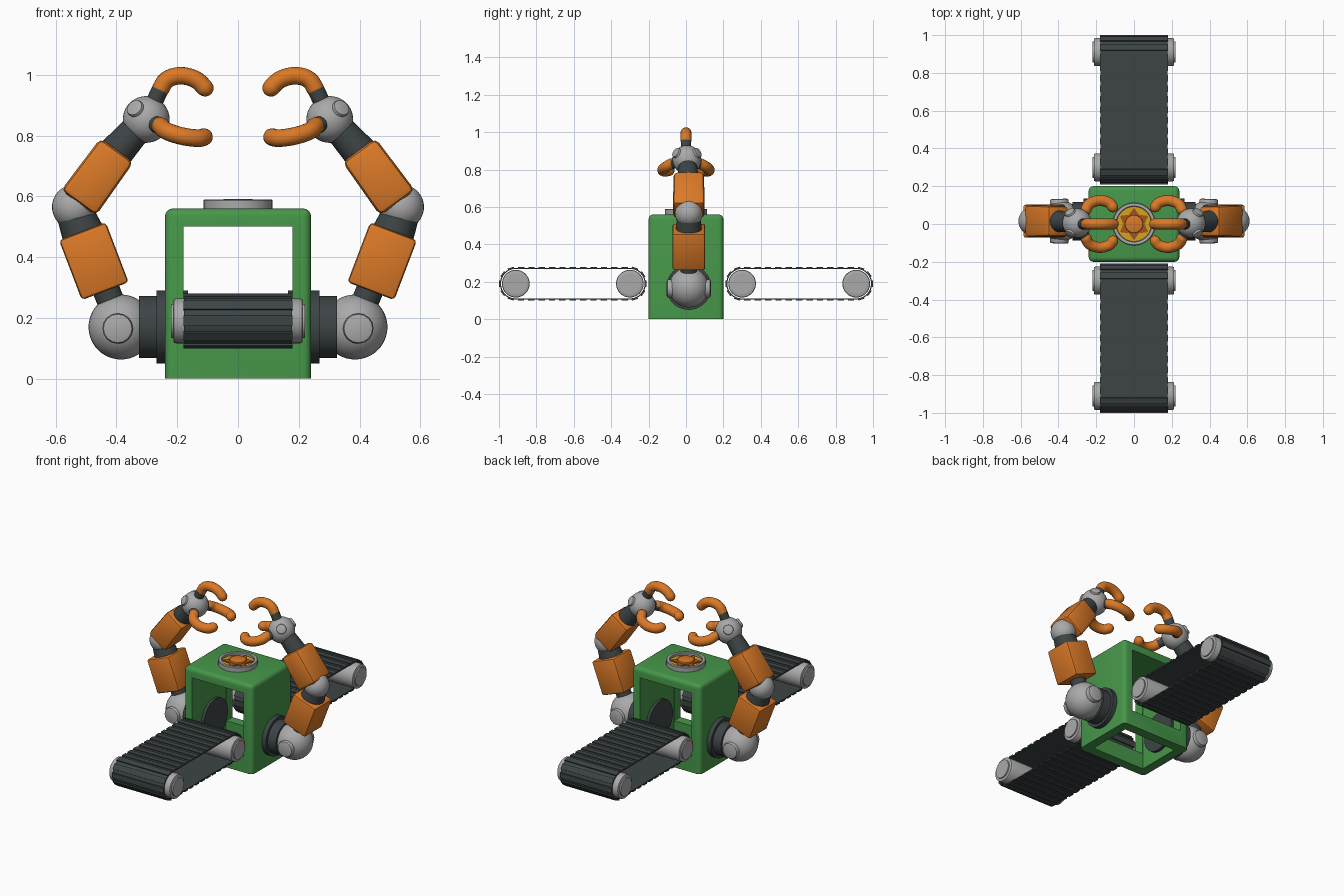
import bpy, bmesh, math
from mathutils import Vector, Matrix

if "Cube" in bpy.data.objects:
    bpy.data.objects.remove(bpy.data.objects["Cube"])


def mat(name, c):
    m = bpy.data.materials.new(name)
    m.diffuse_color = (*c, 1)
    m.use_nodes = True
    m.node_tree.nodes["Principled BSDF"].inputs["Base Color"].default_value = m.diffuse_color
    return m


GREEN = mat("green paint", (0.062, 0.31, 0.068))
ORANGE = mat("orange paint", (0.70, 0.19, 0.02))
SILVER = mat("silver metal", (0.40, 0.40, 0.40))
DARK = mat("dark rubber", (0.047, 0.058, 0.060))
GOLD = mat("gold", (0.68, 0.37, 0.012))
RUST = mat("rust orange", (0.37, 0.09, 0.01))


def finish(name, bm, m, smooth=True):
    bmesh.ops.recalc_face_normals(bm, faces=bm.faces)
    me = bpy.data.meshes.new(name)
    bm.to_mesh(me)
    bm.free()
    ob = bpy.data.objects.new(name, me)
    bpy.context.collection.objects.link(ob)
    me.materials.append(m)
    if smooth:
        bpy.ops.object.select_all(action='DESELECT')
        ob.select_set(True)
        bpy.context.view_layer.objects.active = ob
        bpy.ops.object.shade_smooth_by_angle(angle=math.radians(35))
    return ob


def frame(a, b):
    a, b = Vector(a), Vector(b)
    d = b - a
    # local x stays in the xz plane for arm parts
    z = d.normalized()
    x = Vector((0, 1, 0)).cross(z)
    x = x.normalized() if x.length > 0.01 else Vector((1, 0, 0))
    y = z.cross(x)
    r = Matrix((x, y, z)).transposed().to_4x4()
    return Matrix.Translation((a + b) / 2) @ r, d.length


def cyl(name, a, b, r, m, r2=None, seg=32, bevel=0.0):
    M, L = frame(a, b)
    bm = bmesh.new()
    bmesh.ops.create_cone(bm, cap_ends=True, segments=seg, radius1=r,
                          radius2=r if r2 is None else r2, depth=L)
    if bevel:
        rim = [e for e in bm.edges if abs(e.verts[0].co.z - e.verts[1].co.z) < 1e-5]
        bmesh.ops.bevel(bm, geom=rim, offset=bevel, segments=2, profile=0.5, affect='EDGES')
    bm.transform(M)
    return finish(name, bm, m)


def block(name, a, b, wx, wy, m, bevel, taper=1.0):
    M, L = frame(a, b)
    bm = bmesh.new()
    bmesh.ops.create_cube(bm, size=1)
    for v in bm.verts:
        t = taper if v.co.z > 0 else 1
        v.co = Vector((v.co.x * wx * t, v.co.y * wy * t, v.co.z * L))
    bmesh.ops.bevel(bm, geom=bm.edges[:], offset=bevel, segments=2, profile=0.5, affect='EDGES')
    bm.transform(M)
    return finish(name, bm, m)


def ball(name, c, r, m):
    bm = bmesh.new()
    bmesh.ops.create_uvsphere(bm, u_segments=32, v_segments=20, radius=r)
    bm.transform(Matrix.Translation(c))
    return finish(name, bm, m)


def finger(name, pts, r, m):
    # smooth the path, sweep a round tube, round both ends
    for _ in range(2):
        q = [pts[0]]
        for a, b in zip(pts, pts[1:]):
            q += [a.lerp(b, .25), a.lerp(b, .75)]
        pts = q + [pts[-1]]
    bm = bmesh.new()
    rings, up = [], None
    n = len(pts)
    # extra rings form the domed tips
    path = []
    for i, p in enumerate(pts):
        t = (pts[min(i + 1, n - 1)] - pts[max(i - 1, 0)]).normalized()
        path.append((p, t, 1.0))
    caps = [(math.sin(a), math.cos(a)) for a in (0.5, 1.0, 1.4)]
    path = ([(pts[0] - path[0][1] * r * s, path[0][1], c) for s, c in reversed(caps)] + path
            + [(pts[-1] + path[-1][1] * r * s, path[-1][1], c) for s, c in caps])
    for p, t, k in path:
        up = Vector((0.3, 0.5, 0.8)) if up is None else up
        up = (up - t * up.dot(t)).normalized()
        w = t.cross(up)
        rings.append([bm.verts.new(p + (up * math.cos(j * math.tau / 16)
                      + w * math.sin(j * math.tau / 16)) * r * k) for j in range(16)])
    for A, B in zip(rings, rings[1:]):
        for j in range(16):
            bm.faces.new((A[j], A[j - 1], B[j - 1], B[j]))
    bm.faces.new(rings[0])
    bm.faces.new(rings[-1])
    return finish(name, bm, m)


def box_bm(lo, hi):
    bm = bmesh.new()
    bmesh.ops.create_cube(bm, size=1)
    for v in bm.verts:
        v.co = Vector([(l + h) / 2 + c * (h - l) for c, l, h in zip(v.co, lo, hi)])
    return bm


# Body: rounded shell, open below, with a tunnel from front to back
bm = box_bm((-.24, -.2, 0), (.24, .2, .56))
edges = [e for e in bm.edges if max(v.co.z for v in e.verts) > .1]
bmesh.ops.bevel(bm, geom=edges, offset=.025, segments=4, profile=.5, affect='EDGES')
body = finish("body", bm, GREEN)
for lo, hi in (((-.18, -.4, .10), (.18, .4, .50)), ((-.183, -.14, -.1), (.183, .14, .503))):
    cutter = finish("cutter", box_bm(lo, hi), GREEN, False)
    cutter.hide_render = True
    mod = body.modifiers.new("cut", 'BOOLEAN')
    mod.object, mod.operation, mod.solver = cutter, 'DIFFERENCE', 'EXACT'
    bpy.context.view_layer.objects.active = body
    bpy.ops.object.modifier_apply(modifier=mod.name)
    bpy.data.objects.remove(cutter)

# Top badge: ring, gold dish, six-point star, centre button
bm = bmesh.new()
prof = [(.092, .55), (.113, .55), (.113, .587), (.110, .59), (.095, .59), (.092, .587)]
vs = [bm.verts.new((r, 0, z)) for r, z in prof]
es = [bm.edges.new((vs[i - 1], vs[i])) for i in range(len(vs))]
bmesh.ops.spin(bm, geom=vs + es, cent=(0, 0, 0), axis=(0, 0, 1), angle=math.tau, steps=48,
               use_merge=True)
bmesh.ops.remove_doubles(bm, verts=bm.verts, dist=1e-5)
finish("top_ring", bm, SILVER)
cyl("top_gold_disc", (0, 0, .555), (0, 0, .574), .095, GOLD, seg=48)
bm = bmesh.new()
star = []
for i in range(12):
    a, r = i * math.tau / 12 + math.pi / 2, (.086 if i % 2 == 0 else .056)
    star.append(bm.verts.new((r * math.cos(a), r * math.sin(a), .573)))
ex = bmesh.ops.extrude_face_region(bm, geom=[bm.faces.new(star)])
bmesh.ops.translate(bm, vec=(0, 0, .008),
                    verts=[g for g in ex["geom"] if isinstance(g, bmesh.types.BMVert)])
finish("top_star", bm, RUST, False)
cyl("top_button", (0, 0, .575), (0, 0, .592), .048, ORANGE, bevel=.004)

# Conveyors: belt loop, cross treads and rollers, front and back
Y0, Y1, ZC, N = .30, .91, .19, 32
STRAIGHT = Y1 - Y0


def loop_point(s, r):
    """Point and outward normal at fraction s round the belt."""
    arc = math.pi * .088
    d = (s % 1) * 2 * (STRAIGHT + arc)
    if d < STRAIGHT:
        return Vector((0, Y0 + d, ZC + r)), math.pi / 2
    d -= STRAIGHT
    if d < arc:
        a = math.pi / 2 - d / .088
        return Vector((0, Y1 + r * math.cos(a), ZC + r * math.sin(a))), a
    d -= arc
    if d < STRAIGHT:
        return Vector((0, Y1 - d, ZC - r)), -math.pi / 2
    a = -math.pi / 2 - (d - STRAIGHT) / .088
    return Vector((0, Y0 + r * math.cos(a), ZC + r * math.sin(a))), a


for side, sy in (("front", -1), ("back", 1)):
    flip = Matrix.Diagonal((1, sy, 1, 1))
    bm = bmesh.new()
    rows = []
    for i in range(128):
        o, q = loop_point(i / 128, .085)[0], loop_point(i / 128, .079)[0]
        rows.append([bm.verts.new(p + Vector((x, 0, 0)))
                     for p, x in ((o, -.178), (o, .178), (q, .178), (q, -.178))])
    for i in range(128):
        for j in range(4):
            bm.faces.new((rows[i - 1][j - 1], rows[i - 1][j], rows[i][j], rows[i][j - 1]))
    bm.transform(flip)
    finish(side + "_belt", bm, DARK)
    bm = bmesh.new()
    for i in range(N):
        p, a = loop_point((i + .5) / N, .086)
        M = Matrix.Translation(p) @ Matrix.Rotation(a, 4, 'X') @ Matrix.Diagonal((.36, .008, .034, 1))
        bmesh.ops.create_cube(bm, size=1, matrix=M)
    bm.transform(flip)
    finish(side + "_belt_treads", bm, DARK, False)
    for end, y in (("inner", Y0), ("outer", Y1)):
        cyl(f"{side}_{end}_roller", (-.213, y * sy, ZC), (.213, y * sy, ZC), .074, SILVER, bevel=.008)
        cyl(f"{side}_{end}_axle", (-.221, y * sy, ZC), (.221, y * sy, ZC), .056, SILVER)

# Arms, mirrored left and right
for side, s in (("left", -1), ("right", 1)):
    def P(x, z, y=.015):
        return Vector((s * x, y, z))
    cyl(side + "_shoulder_plate", P(.165, .17), P(.268, .17), .12, DARK, seg=48)
    cyl(side + "_shoulder_collar", P(.26, .17), P(.325, .17), .102, DARK, seg=48)
    ball(side + "_shoulder", P(.385, .17), .107, SILVER)
    for k, y in (("front", -1), ("back", 1)):
        cyl(f"{side}_shoulder_{k}_knob", P(.392, .165), P(.396, .165, .015 + y * .118), .05, SILVER,
            seg=16, bevel=.01)
    cyl(side + "_upper_arm_neck", P(.405, .22), P(.437, .30), .045, DARK)
    block(side + "_upper_arm", P(.437, .288), P(.512, .485), .165, .175, ORANGE, .012)
    cyl(side + "_elbow_collar", P(.505, .465), P(.535, .54), .072, DARK, r2=.062)
    ball(side + "_elbow", P(.538, .565), .074, SILVER)
    block(side + "_forearm", P(.525, .578), P(.398, .752), .142, .17, ORANGE, .02, .95)
    cyl(side + "_wrist", P(.41, .735), P(.335, .82, .008), .058, DARK, r2=.05)
    ball(side + "_hand", P(.302, .853, .005), .077, SILVER)
    for k, y in (("front", -1), ("back", 1)):
        cyl(f"{side}_hand_{k}_knob", P(.302, .853, .005), P(.342, .893, .005 + y * .062), .029,
            SILVER, seg=20, bevel=.006)
        # lower fingers spread to front and back
        cyl(f"{side}_{k}_finger_neck", P(.29, .848, y * .03), P(.247, .825, y * .083), .027, DARK)
        finger(f"{side}_{k}_finger", [P(.255, .832, y * .075), P(.24, .815, y * .108),
               P(.185, .797, y * .128), P(.13, .79, y * .115), P(.112, .795, y * .09)], .029, ORANGE)
    cyl(side + "_top_finger_neck", P(.285, .89, 0), P(.257, .95, 0), .028, DARK)
    finger(side + "_top_finger", [P(.255, .953, 0), P(.235, .988, 0), P(.185, 1.0, 0),
           P(.135, .985, 0), P(.109, .957, 0)], .029, ORANGE)
